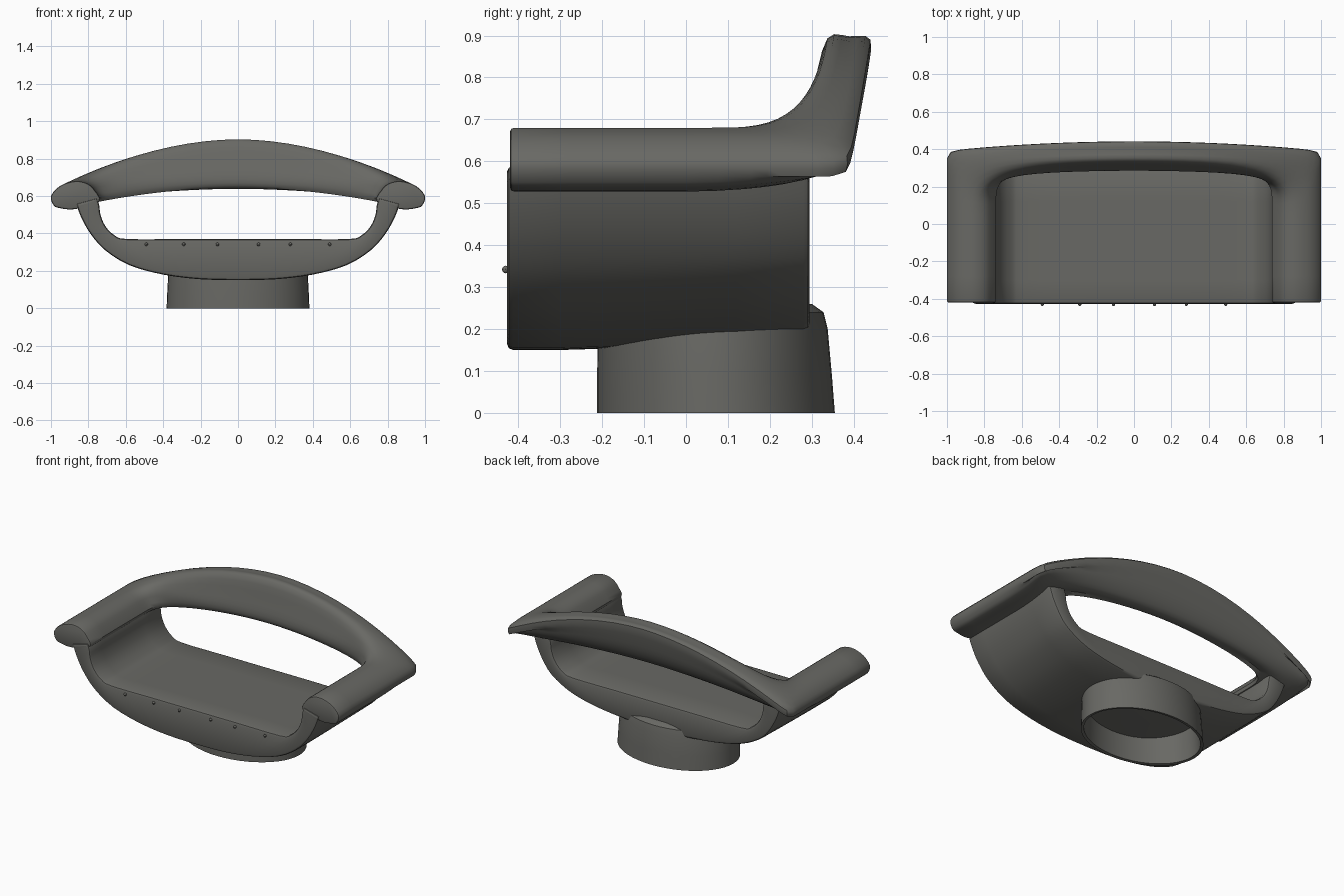
import bpy, bmesh, math

if "Cube" in bpy.data.objects:
    bpy.data.objects.remove(bpy.data.objects["Cube"])

grey = bpy.data.materials.new("dark_grey")
grey.diffuse_color = (0.14, 0.14, 0.128, 1)
grey.use_nodes = True
grey.node_tree.nodes["Principled BSDF"].inputs["Base Color"].default_value = grey.diffuse_color


def smooth_points(pts, closed, steps=3):
    """Catmull-Rom interpolation of tuples of any length."""
    n, out = len(pts), []
    for i in range(n if closed else n - 1):
        if closed:
            p = [pts[(i + k) % n] for k in (-1, 0, 1, 2)]
        else:
            p = [pts[min(max(i + k, 0), n - 1)] for k in (-1, 0, 1, 2)]
        for s in range(steps):
            t = s / steps
            out.append(tuple(0.5 * (2 * b + (c - a) * t + (2 * a - 5 * b + 4 * c - d) * t * t
                                    + (3 * b - a - 3 * c + d) * t ** 3)
                             for a, b, c, d in zip(*p)))
    return out if closed else out + [pts[-1]]


def finish(ob):
    ob.data.materials.clear()
    ob.data.materials.append(grey)
    bpy.ops.object.select_all(action='DESELECT')
    ob.select_set(True)
    bpy.context.view_layer.objects.active = ob
    bpy.ops.object.shade_smooth_by_angle(angle=math.radians(40))


def loft(name, rings, bevel=0.0, fold=None):
    """Skin closed rings, cap both ends and round the cap edges.
    With fold, the caps are quad strips joining point i to point fold - i."""
    bm = bmesh.new()
    vs = [[bm.verts.new(p) for p in r] for r in rings]
    n = len(rings[0])
    for a, b in zip(vs, vs[1:]):
        for i in range(n):
            j = (i + 1) % n
            bm.faces.new((a[i], a[j], b[j], b[i]))
    for r in (vs[0], vs[-1]):
        if fold is None:
            bm.faces.new(r)
            continue
        first = (fold + 1) // 2
        for k in range(n // 2 - 1):
            i = first + k
            quad = [r[i % n], r[(i + 1) % n], r[(fold - i - 1) % n], r[(fold - i) % n]]
            bm.faces.new(list(dict.fromkeys(quad)))
    bmesh.ops.recalc_face_normals(bm, faces=bm.faces)
    if bevel:
        rims = [e for r in (vs[0], vs[-1]) for i in range(n)
                for e in [bm.edges.get((r[i], r[(i + 1) % n]))]]
        bmesh.ops.bevel(bm, geom=rims, offset=bevel, segments=2, profile=0.5,
                        affect='EDGES', clamp_overlap=False)
    me = bpy.data.meshes.new(name)
    bm.to_mesh(me)
    bm.free()
    ob = bpy.data.objects.new(name, me)
    bpy.context.collection.objects.link(ob)
    finish(ob)


# Seat shell: C-shaped trough running front to back, wall tips buried in the arms
outer = [(0, .15), (.2, .155), (.4, .18), (.58, .23), (.71, .31), (.79, .40), (.84, .49), (.865, .56)]
inner = [(.755, .59), (.742, .55), (.735, .50), (.71, .44), (.66, .39), (.59, .37), (.3, .37), (0, .37)]
half = smooth_points(outer, False) + smooth_points(inner, False)
profile = half + [(-x, z) for x, z in reversed(half[1:-1])]


def underside(z, rise):
    return z + rise * max(0, min(1, (.36 - z) / .2))


seat_rings = []
for y, rise in ((-.427, 0), (-.3, 0), (-.2, .003), (-.1, .008), (0, .014), (.12, .022), (.295, .045)):
    seat_rings.append([(x, y, underside(z, rise)) for x, z in profile])
loft("seat_shell", seat_rings, 0.015, len(half) - 1)

# Armrests and backrest: one U-shaped sweep whose section turns from arm to back
# section points: arm x, arm z, back y, back z, corner sharpness
section = smooth_points([
    (.742, .57, .300, .645, 8),
    (.765, .63, .285, .69, 7),
    (.805, .667, .305, .78, 5),
    (.87, .68, .337, .893, 5),
    (.95, .655, .390, .898, 10),
    (1.0, .60, .440, .89, 30),
    (.985, .55, .430, .80, 30),
    (.95, .535, .405, .71, 14),
    (.87, .53, .360, .645, 8)], True)
ARM_Y = 0.0


def rail_point(p, u, v):
    ax, az, by, bz, n = p
    n = max(n, 4.5)
    norm = (u ** n + v ** n) ** (1 / n)
    x, v = ax * u / norm, v / norm
    y = ARM_Y + (by - .05 * x * x - ARM_Y) * v
    z = az + (.035 * v * v if az < .56 else 0)
    w = 1 - min(1, abs(x) / ax) ** 1.9
    return (x, y, z + (bz - z) * w)


turn = [(1, v) for v in (0, .2, .4, .5, .6, .7, .8, .9, 1)]
turn += [(u, 1) for u in (.94, .88, .8, .7, .6, .5, .4, .3, .2, .1)]
rings = [[(p[0], y, p[1]) for p in section] for y in (-.42, -.28, -.14)]
rings += [[rail_point(p, u, v) for p in section] for u, v in turn]
middle = [rail_point(p, 0, 1) for p in section]
mirrored = [[(-x, y, z) for x, y, z in r] for r in reversed(rings)]
loft("arms_and_backrest", rings + [middle] + mirrored, 0.01)

# Pedestal: hollow oval collar, open underneath
collar = []
for rx, front, back, z in ((.355, -.19, .33, .19), (.365, -.195, .337, .003), (.382, -.212, .355, 0),
                           (.378, -.212, .348, .09), (.372, -.21, .338, .2),
                           (.366, -.208, .328, .24), (.34, -.19, .30, .26)):
    ring = []
    for i in range(48):
        a = math.tau * i / 48
        ring.append((rx * math.cos(a), (front + back) / 2 + (back - front) / 2 * math.sin(a), z))
    collar.append(ring)
loft("pedestal", collar)

# Small studs along the front lip
for x in (-.49, -.29, -.11, .11, .28, .49):
    bpy.ops.mesh.primitive_uv_sphere_add(segments=8, ring_count=6, radius=.009, location=(x, -.43, .342))
    stud = bpy.context.object
    stud.name = "front_stud"
    finish(stud)
